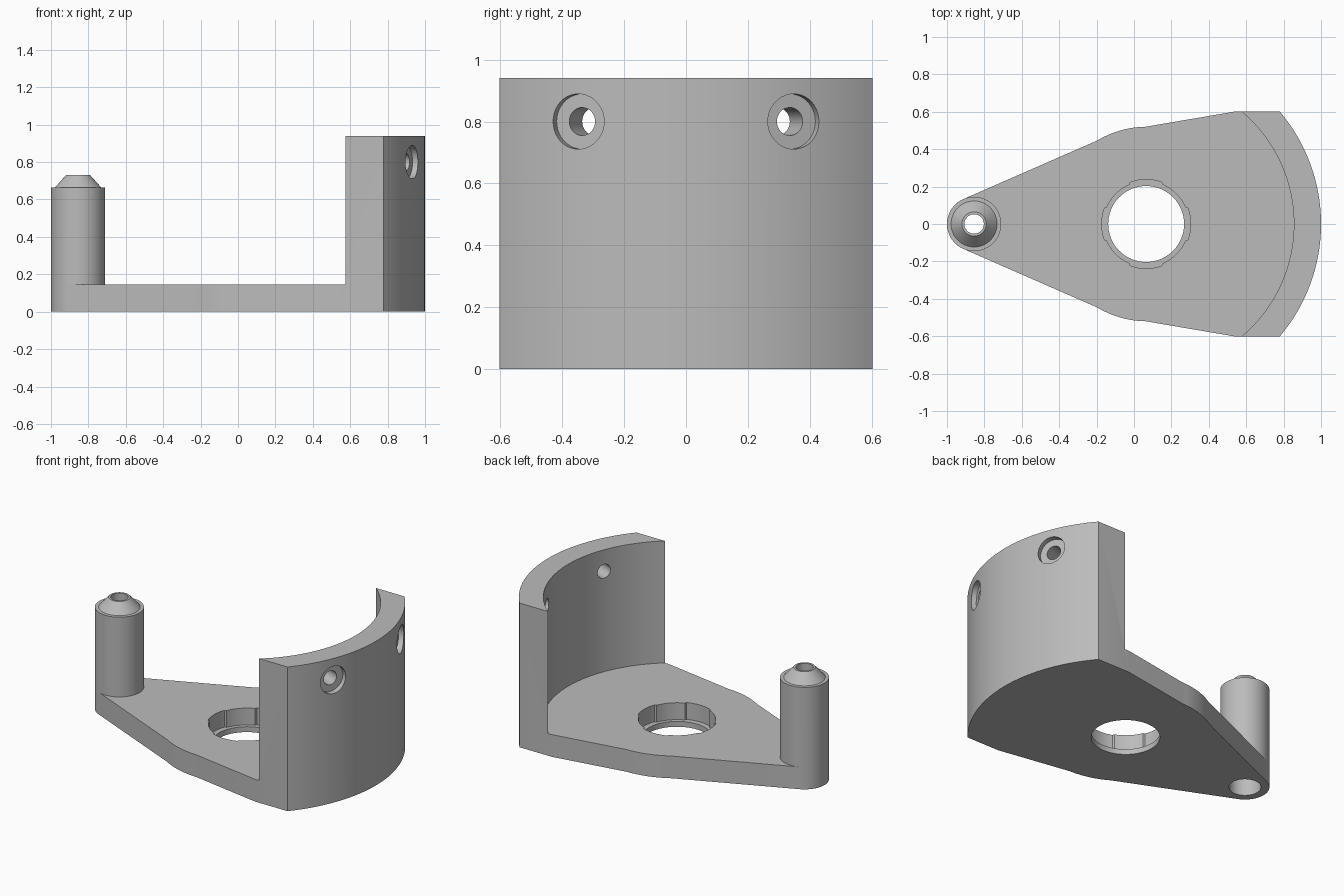
import bpy, bmesh
from math import radians, degrees, cos, sin, pi, asin, atan2
from mathutils import Matrix, Vector

default = bpy.data.objects.get("Cube")
if default:
    bpy.data.objects.remove(default, do_unlink=True)

# Main sizes
HUB_X, POST_X = 0.07, -0.855
R_OUT, R_IN, R_HUB, R_POST = 0.93, 0.785, 0.52, 0.145
HALF_W, PLATE_H, WALL_H = 0.602, 0.145, 0.94

grey = bpy.data.materials.new("plain_grey")
grey.use_nodes = True
colour = (0.5, 0.5, 0.5, 1)
grey.diffuse_color = colour
grey.node_tree.nodes["Principled BSDF"].inputs["Base Color"].default_value = colour


def arc(cx, r, start, end, steps):
    """Points along an arc centred on the x axis, angles in degrees."""
    return [(cx + r * cos(radians(start + (end - start) * i / steps)),
             r * sin(radians(start + (end - start) * i / steps))) for i in range(steps + 1)]


def finish(name, bm):
    bmesh.ops.recalc_face_normals(bm, faces=bm.faces)
    mesh = bpy.data.meshes.new(name)
    bm.to_mesh(mesh)
    bm.free()
    mesh.materials.append(grey)
    obj = bpy.data.objects.new(name, mesh)
    bpy.context.collection.objects.link(obj)
    return obj


def prism(name, outline, z0, z1):
    """Extrude a plan outline between two heights."""
    bm = bmesh.new()
    face = bm.faces.new([bm.verts.new((x, y, z0)) for x, y in outline])
    top = bmesh.ops.extrude_face_region(bm, geom=[face])["geom"]
    bmesh.ops.translate(bm, verts=[v for v in top if isinstance(v, bmesh.types.BMVert)],
                        vec=(0, 0, z1 - z0))
    return finish(name, bm)


def lathe(name, profile, matrix, sides=64):
    """Closed solid turned from (radius, height) pairs."""
    bm = bmesh.new()
    rings = [[bm.verts.new((r * cos(2 * pi * i / sides), r * sin(2 * pi * i / sides), z))
              for i in range(sides)] for r, z in profile]
    for a, b in zip(rings, rings[1:]):
        for i in range(sides):
            j = (i + 1) % sides
            bm.faces.new((a[i], a[j], b[j], b[i]))
    bm.faces.new(rings[0][::-1])
    bm.faces.new(rings[-1])
    bmesh.ops.transform(bm, matrix=matrix, verts=bm.verts)
    return finish(name, bm)


def combine(body, tool, operation):
    mod = body.modifiers.new(operation.lower(), "BOOLEAN")
    mod.operation, mod.solver, mod.object = operation, "EXACT", tool
    bpy.context.view_layer.objects.active = body
    bpy.ops.object.modifier_apply(modifier=mod.name)
    bpy.data.objects.remove(tool, do_unlink=True)


# Base plate: post end, tapered flanks, round hub bulge and curved far edge
out_deg = degrees(asin(HALF_W / R_OUT))
in_deg = degrees(asin(HALF_W / R_IN))
half = arc(HUB_X, R_OUT, 0, out_deg, 24)
half += [(HUB_X + R_IN * cos(radians(in_deg)) - 0.03, HALF_W)]
half += arc(HUB_X, R_HUB, 91, 121, 12)
half += arc(POST_X, R_POST, 113.6, 180, 14)
outline = half + [(x, -y) for x, y in half[-2:0:-1]]
bracket = prism("bracket", outline, 0, PLATE_H)

# Curved upright wall
wall = arc(HUB_X, R_OUT, -out_deg, out_deg, 48) + arc(HUB_X, R_IN, in_deg, -in_deg, 56)
combine(bracket, prism("curved_wall", wall, 0, WALL_H), "UNION")

# Hollow post with a tapered tip
post_at = Matrix.Translation((POST_X, 0, 0))
combine(bracket, lathe("post", [(R_POST, 0), (R_POST, 0.665), (0.123, 0.665),
                                (0.065, 0.73)], post_at), "UNION")
combine(bracket, lathe("post_bore", [(0.095, -0.1), (0.095, 0.6), (0.052, 0.6),
                                     (0.052, 0.8)], post_at), "DIFFERENCE")

# Hub opening with a lower lip and four shallow lobes in the upper recess
hub_at = Matrix.Translation((HUB_X - 0.005, 0, 0))
combine(bracket, lathe("hub_hole", [(0.203, -0.1), (0.203, 0.3)], hub_at), "DIFFERENCE")
recess = []
for k in range(4):
    recess += arc(HUB_X - 0.005, 0.238, 90 * k - 21, 90 * k + 21, 10)
    recess += arc(HUB_X - 0.005, 0.228, 90 * k + 23, 90 * k + 67, 10)
combine(bracket, prism("hub_recess", recess, 0.035, 0.3), "DIFFERENCE")

# Counterbored screw holes pointing at the hub axis
for side in (-1, 1):
    angle = radians(22 * side)
    aim = Vector((cos(angle), sin(angle), 0)).to_track_quat("Z", "Y").to_matrix().to_4x4()
    place = Matrix.Translation((HUB_X, 0, 0.8)) @ aim
    combine(bracket, lathe("screw_hole", [(0.045, 0.6), (0.045, R_OUT - 0.035),
                                          (0.089, R_OUT - 0.035), (0.089, 1.1)],
                           place, 40), "DIFFERENCE")

# Merge coplanar pieces, then smooth the round faces
bm = bmesh.new()
bm.from_mesh(bracket.data)
bmesh.ops.remove_doubles(bm, verts=bm.verts, dist=0.0002)
bmesh.ops.dissolve_limit(bm, angle_limit=radians(0.3), verts=bm.verts, edges=bm.edges)
bm.to_mesh(bracket.data)
bm.free()
for obj in bpy.context.selected_objects:
    obj.select_set(False)
bracket.select_set(True)
bpy.context.view_layer.objects.active = bracket
bpy.ops.object.shade_smooth_by_angle(angle=radians(25))
